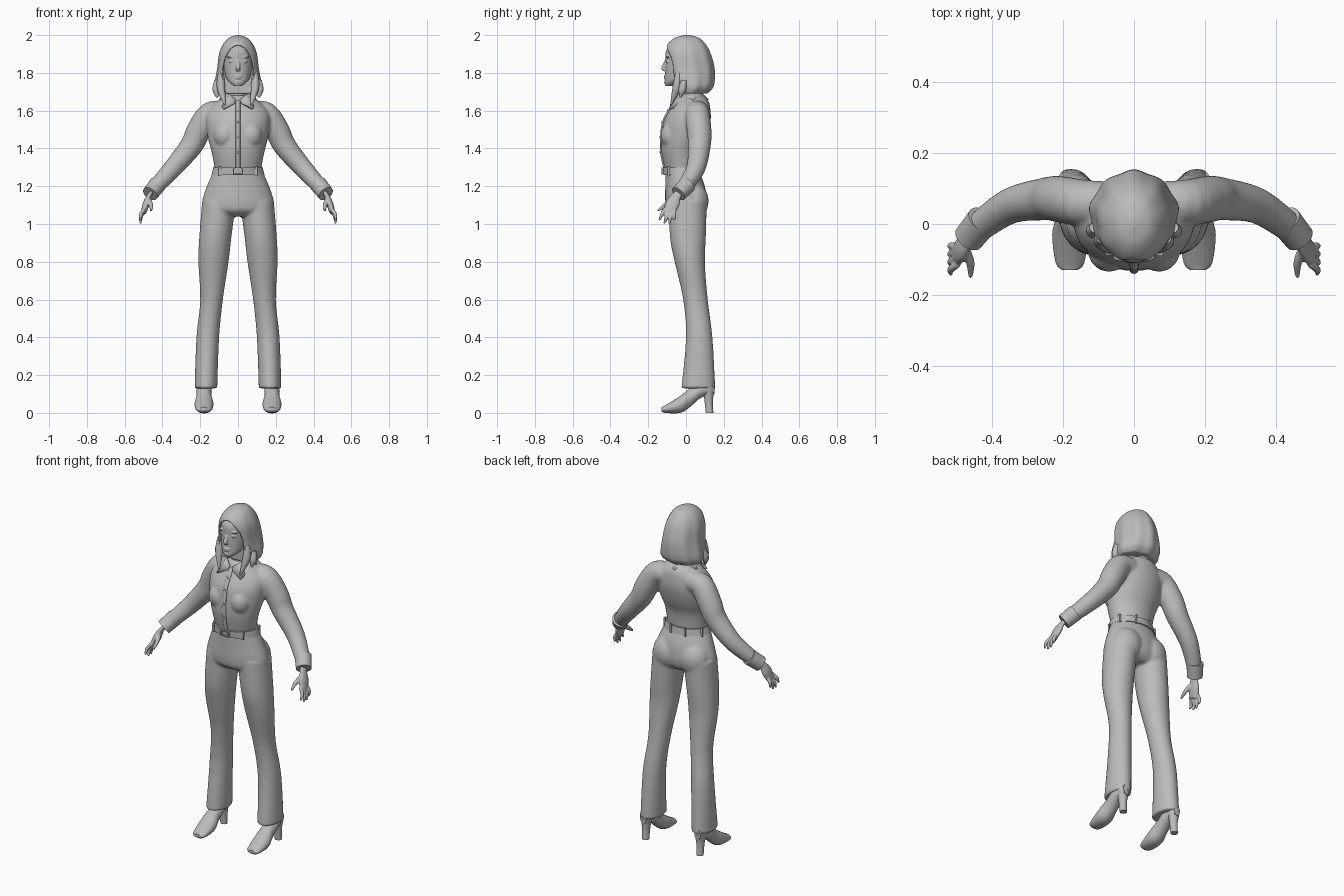
import bpy, bmesh
from math import sin, cos, pi, radians
from mathutils import Vector, Matrix

default_cube = bpy.data.objects.get("Cube")
if default_cube:
    bpy.data.objects.remove(default_cube, do_unlink=True)

grey = bpy.data.materials.new("plain_grey")
grey.use_nodes = True
colour = (0.5, 0.5, 0.5, 1)
grey.diffuse_color = colour
grey.node_tree.nodes["Principled BSDF"].inputs["Base Color"].default_value = colour

X_AXIS, Y_AXIS, Z_AXIS = Matrix.Identity(3)


def spline(rows, steps=4):
    """Resample rows of numbers along a smooth curve through all of them."""
    out = []
    last = len(rows) - 1
    for i in range(last):
        before, start, end, after = (Vector(rows[min(max(k, 0), last)]) for k in range(i - 1, i + 3))
        leave, arrive = (end - before) / 2, (after - start) / 2
        for k in range(steps):
            t = k / steps
            ease = t * t * (3 - 2 * t)
            out.append(start.lerp(end, ease) + leave * t * (1 - t) ** 2 - arrive * t * t * (1 - t))
    return out + [Vector(rows[last])]


def loft(bm, rows, axis=None, ref=X_AXIS, sides=32, mirror=False, ripple=0):
    """Skin rings (x, y, z, radius along ref, other radius) along a path."""
    rows = spline(rows)
    last = len(rows) - 1
    for sign in ((1, -1) if mirror else (1,)):
        rings = []
        for i, (x, y, z, wide, deep) in enumerate(rows):
            path = rows[min(i + 1, last)] - rows[max(i - 1, 0)]
            along = axis or Vector(path[:3]).normalized()
            u = (ref - along * ref.dot(along)).normalized()
            v = along.cross(u)
            ring = []
            for j in range(sides):
                angle = 2 * pi * j / sides
                wave = 1 + ripple * i / last * sin(9 * angle)
                p = Vector((x, y, z)) + (u * cos(angle) * wide + v * sin(angle) * deep) * wave
                ring.append(bm.verts.new((p.x * sign, p.y, p.z)))
            rings.append(ring)
        for low, high in zip(rings, rings[1:]):
            for j in range(sides):
                k = (j + 1) % sides
                bm.faces.new((low[j], low[k], high[k], high[j]))
        bm.faces.new(rings[0])
        bm.faces.new(rings[-1])


def body(rows):
    """Turn (z, half width, front y, back y) into loft rows."""
    return [(0, (front + back) / 2, z, width, (back - front) / 2) for z, width, front, back in rows]


def tube(rows, squash=1):
    """Turn (x, y, z, radius) into loft rows."""
    return [(*row, row[-1] * squash) for row in rows]


def scaled(centre, size):
    return Matrix.Translation(centre) @ Matrix.Diagonal((*size, 1))


def blob(bm, centre, radii, mirror=False):
    for sign in ((1, -1) if mirror else (1,)):
        place = scaled((centre[0] * sign, *centre[1:]), radii)
        bmesh.ops.create_uvsphere(bm, u_segments=20, v_segments=12, radius=1, matrix=place)


def box(bm, centre, size):
    bmesh.ops.create_cube(bm, size=1, matrix=scaled(centre, size))


def finish(name, bm, voxel=0, relax=4):
    """Make the object, shade it, and optionally fuse its volumes."""
    bmesh.ops.recalc_face_normals(bm, faces=bm.faces)
    mesh = bpy.data.meshes.new(name)
    bm.to_mesh(mesh)
    bm.free()
    obj = bpy.data.objects.new(name, mesh)
    bpy.context.collection.objects.link(obj)
    mesh.materials.append(grey)
    bpy.ops.object.select_all(action='DESELECT')
    obj.select_set(True)
    bpy.context.view_layer.objects.active = obj
    bpy.ops.object.shade_smooth_by_angle(angle=radians(40))
    if voxel:
        fuse(obj, voxel, relax)
    return obj


def fuse(obj, voxel, relax):
    """Blend overlapping volumes into one smooth skin."""
    remesh = obj.modifiers.new("fuse", 'REMESH')
    remesh.mode = 'VOXEL'
    remesh.voxel_size = voxel
    remesh.use_smooth_shade = True
    smooth = obj.modifiers.new("relax", 'SMOOTH')
    smooth.iterations = relax
    smooth.factor = 0.5


# Trousers: pelvis, seat and flared legs
bm = bmesh.new()
pelvis = [(1.28, .13, -.11, .07), (1.2, .165, -.11, .1), (1.12, .19, -.11, .11),
          (1.07, .18, -.1, .1), (1.04, .14, -.06, .07)]
loft(bm, body(pelvis), Z_AXIS)
blob(bm, (.085, .04, 1.12), (.09, .08, .1), mirror=True)
leg = [(.1, .01, 1.12, .09, .1), (.12, .01, .93, .085, .095), (.13, .02, .8, .08, .08),
       (.14, .05, .6, .06, .065), (.16, .07, .4, .06, .07), (.17, .065, .13, .06, .09)]
loft(bm, leg, Z_AXIS, mirror=True)
finish("trousers", bm, voxel=.008)

# Shirt: torso, bust and sleeves
bm = bmesh.new()
torso = [(1.28, .12, -.11, .07), (1.38, .14, -.13, .08), (1.46, .16, -.13, .11), (1.54, .17, -.12, .13),
         (1.6, .16, -.09, .13), (1.65, .11, -.06, .12), (1.68, .06, -.04, .09)]
loft(bm, body(torso), Z_AXIS)
blob(bm, (.07, -.075, 1.47), (.06, .06, .07), mirror=True)
sleeve = [(.08, .06, 1.59, .06), (.15, .06, 1.58, .065), (.21, .07, 1.49, .065),
          (.25, .07, 1.41, .06), (.35, .05, 1.29, .05), (.45, -.02, 1.18, .04)]
loft(bm, tube(sleeve), ref=Y_AXIS, mirror=True)
finish("shirt", bm, voxel=.008)

# Cuffs
bm = bmesh.new()
loft(bm, tube([(.425, .01, 1.21, .046), (.465, -.04, 1.16, .043)]), ref=Y_AXIS, mirror=True)
finish("cuffs", bm)

# Button placket and buttons follow the front of the torso
bm = bmesh.new()
loft(bm, [(0, front, z, .012, .007) for z, width, front, back in torso[:-1]])
for z, width, front, back in torso[1:-2]:
    blob(bm, (0, front - .007, z), (.006, .004, .006))
finish("button_placket", bm)

# Collar: a folded strip from nape to front points
bm = bmesh.new()
fold = [(0, .08, 1.7), (.06, .03, 1.7), (.05, -.04, 1.69), (.01, -.065, 1.66)]
edge = [(0, .12, 1.66), (.1, .04, 1.66), (.08, -.09, 1.61), (.02, -.08, 1.64)]
for sign in (1, -1):
    upper, lower = ([bm.verts.new((x * sign, y, z)) for x, y, z in row] for row in (fold, edge))
    for i in range(len(fold) - 1):
        bm.faces.new((upper[i], upper[i + 1], lower[i + 1], lower[i]))
bmesh.ops.remove_doubles(bm, verts=bm.verts, dist=.001)
collar = finish("collar", bm)
collar.modifiers.new("thickness", 'SOLIDIFY').thickness = .008

# Belt, buckle and belt loops
bm = bmesh.new()
loft(bm, body([(1.26, .14, -.12, .085), (1.3, .13, -.125, .08)]), Z_AXIS, sides=48)
for side in (1, -1):
    box(bm, (0, -.126, 1.28 + side * .015), (.05, .01, .006))
    box(bm, (side * .024, -.126, 1.28), (.006, .01, .034))
    for angle in (-45, 25, 70):
        x, y = cos(radians(angle)), sin(radians(angle))
        box(bm, (side * .136 * x, .102 * y - .02, 1.28), (.012, .014, .05))
finish("belt", bm)

# Shoes: pointed upper and block heel
bm = bmesh.new()
upper = [(.18, -.13, .02, .02, .01), (.18, -.11, .02, .04, .02), (.18, -.03, .045, .05, .045),
         (.18, .02, .08, .04, .05), (.18, .08, .12, .04, .04), (.18, .15, .13, .02, .03)]
loft(bm, upper, Y_AXIS, mirror=True)
heel = [(.18, .12, .14, .035), (.18, .12, .07, .023), (.18, .125, 0, .02)]
loft(bm, tube(heel), Z_AXIS, mirror=True)
finish("shoes", bm)

# Hands: palm, four fingers and a thumb
bm = bmesh.new()
palm = [(.45, -.02, 1.18, .024), (.47, -.05, 1.15, .025), (.485, -.07, 1.11, .036), (.5, -.09, 1.06, .03)]
loft(bm, tube(palm, squash=.5), ref=Y_AXIS, mirror=True)
for i in range(4):
    knuckle, tip = -.113 + i * .017, -.142 + i * .027
    drop = .02 * sin(pi * i / 3)
    finger = [(.495, knuckle, 1.08, .01), (.515, (knuckle + tip) / 2, 1.05 - drop, .01),
              (.515, tip, 1.02 - drop, .005)]
    loft(bm, tube(finger), ref=Y_AXIS, sides=12, mirror=True)
thumb = [(.475, -.07, 1.13, .014), (.46, -.11, 1.1, .012), (.46, -.15, 1.07, .006)]
loft(bm, tube(thumb), sides=12, mirror=True)
finish("hands", bm, voxel=.004, relax=2)

# Head and neck, with nose, lips, chin, brows and eyes
bm = bmesh.new()
skull = [(1.73, .02, -.11, -.06), (1.75, .045, -.113, -.02), (1.78, .065, -.111, .03),
         (1.86, .08, -.11, .09), (1.92, .075, -.105, .09), (1.96, .045, -.065, .06)]
loft(bm, body(skull), Z_AXIS)
loft(bm, tube([(0, .03, 1.62, .055), (0, .02, 1.7, .05), (0, 0, 1.79, .05)]), Z_AXIS)
loft(bm, tube([(0, -.1, 1.87, .01), (0, -.12, 1.825, .012), (0, -.11, 1.81, .01)]), Z_AXIS, sides=16)
for z, width in ((1.782, .023), (1.772, .019)):
    blob(bm, (0, -.106, z), (width, .012, .006))
blob(bm, (0, -.1, 1.75), (.02, .016, .014))
for z, width in ((1.885, .026), (1.86, .016)):
    blob(bm, (.034, -.094, z), (width, .012, .007), mirror=True)
finish("head", bm, voxel=.0035, relax=3)

# Oval column that opens the hair around the face
bm = bmesh.new()
column = scaled((0, -.17, 1.79), (.08, .26, .155)) @ Matrix.Rotation(pi / 2, 4, 'X')
bmesh.ops.create_cone(bm, cap_ends=True, segments=40, radius1=1, radius2=1, depth=1, matrix=column)
cutter = finish("face_opening_cutter", bm)
cutter.hide_render = True

# Hair: a bob with soft waves
bm = bmesh.new()
bob = [(2, .01, -.01, .02), (1.985, .05, -.06, .07), (1.95, .08, -.1, .105), (1.9, .1, -.115, .13),
       (1.82, .11, -.11, .15), (1.73, .125, -.085, .145), (1.69, .11, -.07, .11)]
loft(bm, body(bob), Z_AXIS, sides=72, ripple=.03)
hair = finish("hair", bm)
cut = hair.modifiers.new("face_opening", 'BOOLEAN')
cut.operation = 'DIFFERENCE'
cut.object = cutter
cut.solver = 'EXACT'
bpy.ops.object.modifier_apply(modifier=cut.name)
bpy.data.objects.remove(cutter, do_unlink=True)
fuse(hair, .005, relax=3)

# Loose locks framing the neck
bm = bmesh.new()
for lock in ([(.09, -.04, 1.8, .015), (.09, -.05, 1.72, .022), (.07, -.08, 1.63, .004)],
             [(.11, -.01, 1.76, .015), (.115, -.02, 1.71, .02), (.11, -.03, 1.67, .005)]):
    loft(bm, tube(lock), sides=16, mirror=True)
finish("front_locks", bm)
